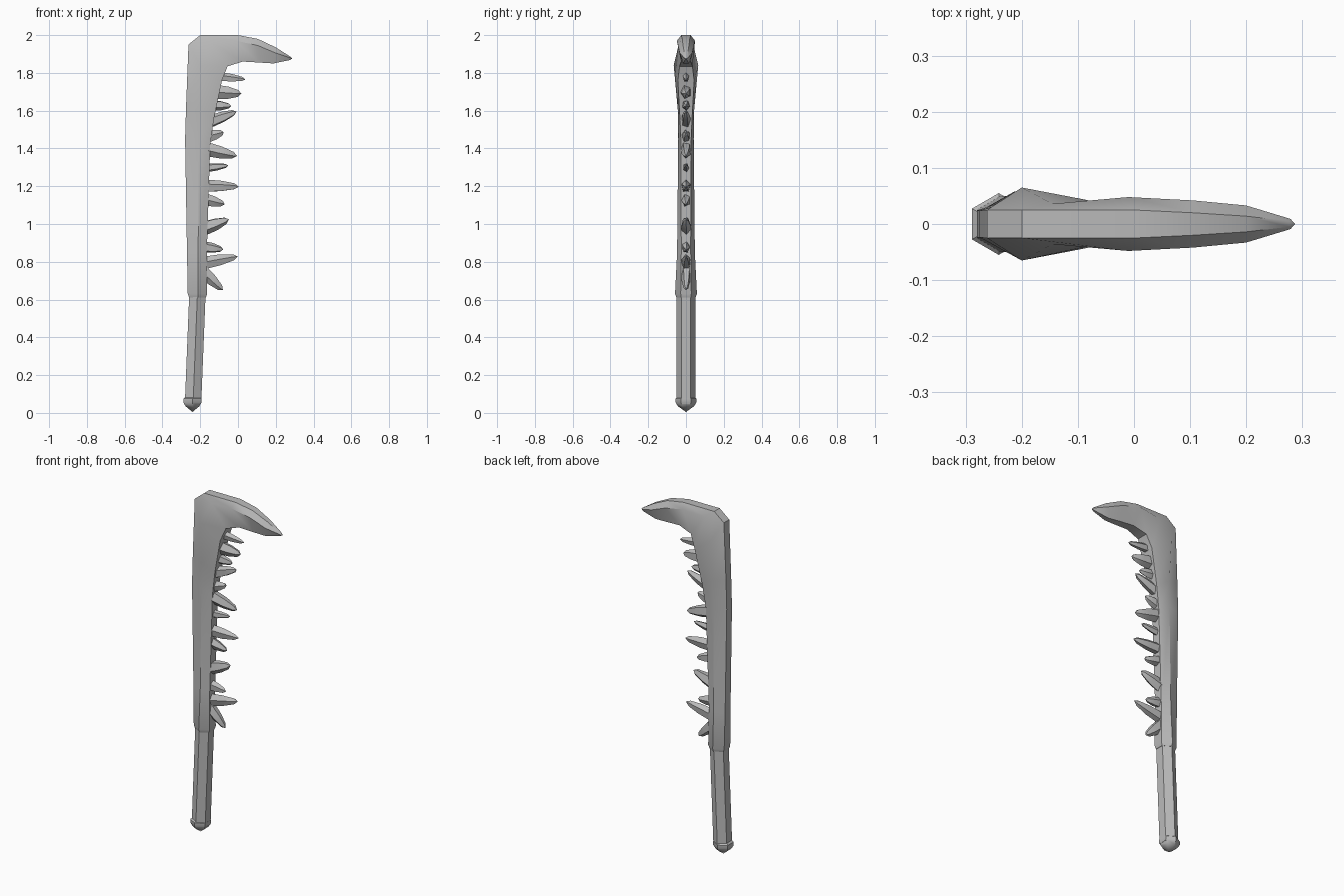
import bpy, bmesh, math
from mathutils import Vector

cube = bpy.data.objects.get("Cube")
if cube:
    bpy.data.objects.remove(cube, do_unlink=True)

GREY = 0.5
stone = bpy.data.materials.new("plain grey")
stone.use_nodes = True
stone.diffuse_color = (GREY, GREY, GREY, 1)
stone.node_tree.nodes["Principled BSDF"].inputs["Base Color"].default_value = (GREY, GREY, GREY, 1)


def loft(name, rings, smooth_angle):
    """Skin equal-sized rings of points; a one-point ring closes to a tip."""
    bm = bmesh.new()
    loops = [[bm.verts.new(p) for p in ring] for ring in rings]
    for a, b in zip(loops, loops[1:]):
        n = max(len(a), len(b))
        for i in range(n):
            j = (i + 1) % n
            if len(a) == 1:
                bm.faces.new((a[0], b[j], b[i]))
            elif len(b) == 1:
                bm.faces.new((a[i], a[j], b[0]))
            else:
                bm.faces.new((a[i], a[j], b[j], b[i]))
    for end in (loops[0], loops[-1]):
        if len(end) > 2:
            bm.faces.new(end)
    bmesh.ops.recalc_face_normals(bm, faces=bm.faces[:])
    mesh = bpy.data.meshes.new(name)
    bm.to_mesh(mesh)
    bm.free()
    mesh.materials.append(stone)
    obj = bpy.data.objects.new(name, mesh)
    bpy.context.collection.objects.link(obj)
    bpy.ops.object.select_all(action='DESELECT')
    obj.select_set(True)
    bpy.context.view_layer.objects.active = obj
    bpy.ops.object.shade_smooth_by_angle(angle=math.radians(smooth_angle))
    return obj


def hexagon(x, z, r):
    """Level hexagon with points towards the front and back."""
    if r == 0:
        return [(x, 0, z)]
    return [(x + r * math.sin(math.tau * k / 6), r * math.cos(math.tau * k / 6), z)
            for k in range(6)]


# Grip and pommel
loft("grip", [hexagon(-0.238, 0.05, 0.05), hexagon(-0.214, 0.65, 0.05)], 40)
loft("pommel", [hexagon(-0.241, z, r) for z, r in
                ((0.005, 0), (0.035, 0.042), (0.055, 0.055), (0.075, 0.055), (0.085, 0.045))], 40)

# Shaft bending into the hook: spine (x, z), ridge (x, z), inner edge (x, z),
# half widths of spine, ridge and inner edge
sections = [
    ((-0.258, 0.61), (-0.213, 0.61), (-0.170, 0.61), (0.025, 0.050, 0.025)),
    ((-0.266, 0.63), (-0.213, 0.63), (-0.163, 0.63), (0.028, 0.058, 0.028)),
    ((-0.270, 0.85), (-0.211, 0.85), (-0.165, 0.85), (0.025, 0.047, 0.025)),
    ((-0.280, 1.45), (-0.207, 1.45), (-0.147, 1.42), (0.024, 0.041, 0.026)),
    ((-0.275, 1.62), (-0.204, 1.60), (-0.127, 1.56), (0.024, 0.043, 0.032)),
    ((-0.262, 1.95), (-0.200, 1.84), (-0.085, 1.76), (0.025, 0.065, 0.043)),
    ((-0.200, 2.00), (-0.145, 1.96), (-0.055, 1.835), (0.025, 0.036, 0.034)),
    ((0.000, 2.00), (-0.010, 1.97), (0.025, 1.86), (0.025, 0.048, 0.026)),
    ((0.105, 1.98), (0.105, 1.945), (0.110, 1.855), (0.020, 0.042, 0.022)),
    ((0.200, 1.935), (0.200, 1.905), (0.187, 1.85), (0.014, 0.033, 0.015)),
    ((0.277, 1.886), (0.279, 1.879), (0.274, 1.868), (0.005, 0.009, 0.005)),
]
rings = []
for spine, ridge, inner, (ws, wr, wi) in sections:
    side = [(spine, ws), (ridge, wr), (inner, wi)]
    rings.append([(p[0], -w, p[1]) for p, w in side]
                 + [(p[0], w, p[1]) for p, w in reversed(side)])
rings.append([(0.287, 0, 1.875)])
loft("hooked_shaft", rings, 35)

# Teeth along the inner edge: root (x, z), tip (x, z), root half height
teeth = [
    (-0.11, 1.78, 0.04, 1.765, 0.026), (-0.12, 1.70, 0.018, 1.69, 0.040),
    (-0.14, 1.63, -0.035, 1.625, 0.030), (-0.15, 1.54, -0.008, 1.595, 0.034),
    (-0.16, 1.46, -0.075, 1.485, 0.032), (-0.17, 1.40, -0.005, 1.36, 0.040),
    (-0.18, 1.295, -0.05, 1.31, 0.024), (-0.19, 1.20, 0.005, 1.198, 0.036),
    (-0.19, 1.135, -0.07, 1.105, 0.034), (-0.19, 0.975, -0.048, 1.025, 0.040),
    (-0.19, 0.88, -0.078, 0.865, 0.032), (-0.19, 0.79, 0.0, 0.828, 0.036),
    (-0.19, 0.755, -0.08, 0.65, 0.036),
]
for n, (x0, z0, x1, z1, r) in enumerate(teeth):
    root, tip = Vector((x0, 0, z0)), Vector((x1, 0, z1))
    up = Vector((z0 - z1, 0, x1 - x0)).normalized()
    turn = n * 0.9  # each tooth is rolled a little differently
    profile = []
    for along, radius in ((0, r), (0.5, r * 0.85), (0.87, r * 0.48)):
        centre = root.lerp(tip, along)
        ring = []
        for k in range(5):
            a = math.tau * k / 5 + turn
            ring.append(centre + up * radius * math.cos(a)
                        + Vector((0, radius * 0.75 * math.sin(a), 0)))
        profile.append(ring)
    profile.append([tip])
    loft(f"tooth_{n + 1}", profile, 30)
